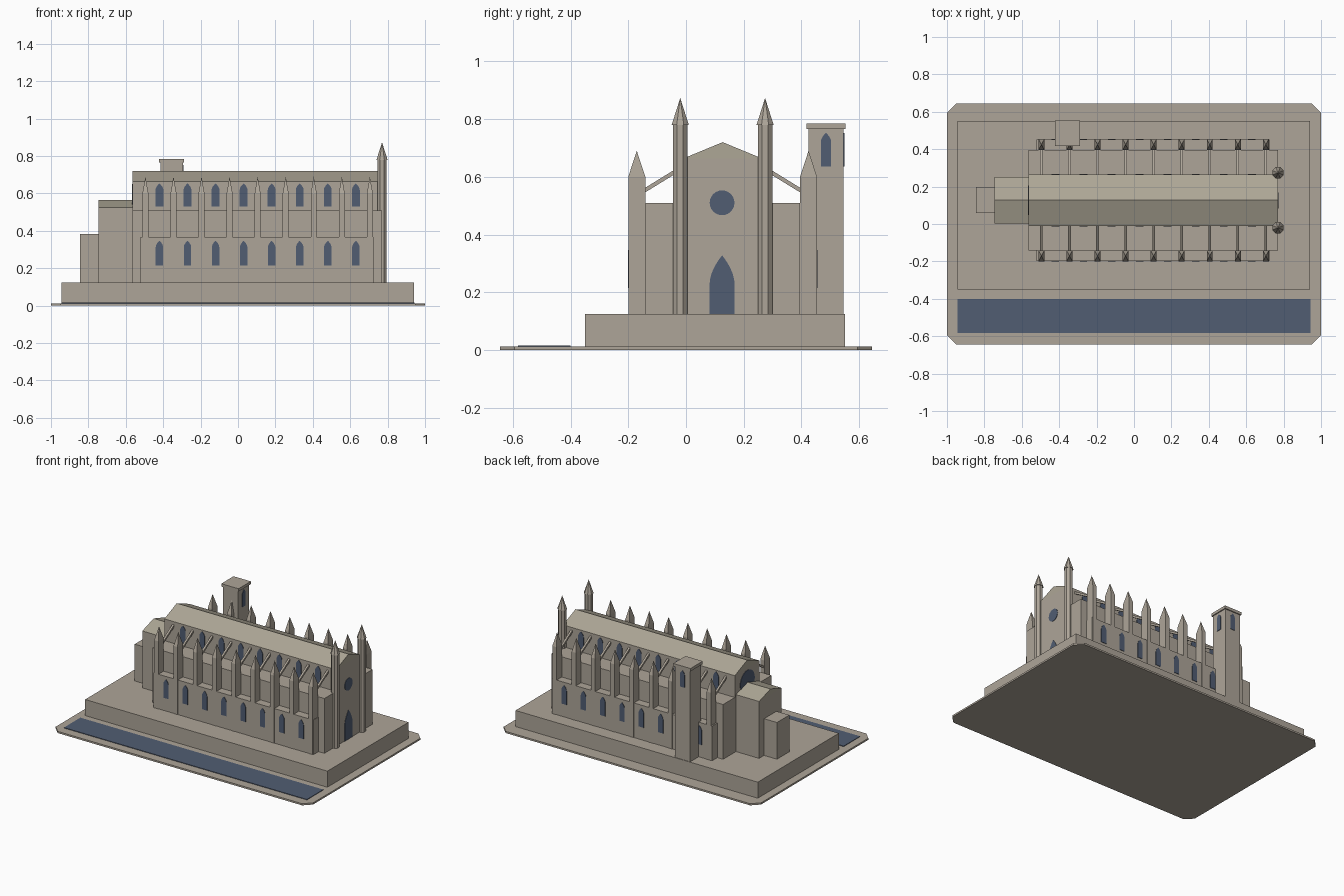
import bpy, bmesh, math
from mathutils import Vector

if "Cube" in bpy.data.objects:
    bpy.data.objects.remove(bpy.data.objects["Cube"])

YC = 0.127            # centre line of the church
FLOOR = 0.125         # top of the plinth


def material(name, rgb):
    m = bpy.data.materials.new(name)
    m.diffuse_color = (*rgb, 1)
    m.use_nodes = True
    m.node_tree.nodes["Principled BSDF"].inputs["Base Color"].default_value = m.diffuse_color
    return m


STONE = material("warm stone", (0.42, 0.375, 0.315))
ROOF = material("roof stone", (0.42, 0.385, 0.305))
BLUE = material("slate blue", (0.082, 0.11, 0.17))


def finish(name, bm, mat):
    bmesh.ops.recalc_face_normals(bm, faces=bm.faces)
    me = bpy.data.meshes.new(name)
    bm.to_mesh(me)
    bm.free()
    me.materials.append(mat)
    ob = bpy.data.objects.new(name, me)
    bpy.context.collection.objects.link(ob)
    return ob


def prism(name, pts, axis, a, b, mat):
    """Extrude a 2D profile along an axis from a to b."""
    place = {"x": lambda u, v, w: (w, u, v),
             "y": lambda u, v, w: (u, w, v),
             "z": lambda u, v, w: (u, v, w)}[axis]
    bm = bmesh.new()
    f = bm.faces.new([bm.verts.new(place(u, v, a)) for u, v in pts])
    shift = Vector(place(0, 0, b)) - Vector(place(0, 0, a))
    r = bmesh.ops.extrude_face_region(bm, geom=[f], use_keep_orig=True)
    bmesh.ops.translate(bm, vec=shift,
                        verts=[g for g in r["geom"] if isinstance(g, bmesh.types.BMVert)])
    return finish(name, bm, mat)


def box(name, x0, x1, y0, y1, z0, z1, mat=STONE):
    return prism(name, [(x0, y0), (x1, y0), (x1, y1), (x0, y1)], "z", z0, z1, mat)


def spire(name, pts, z0, z1):
    """Pyramid over a flat outline."""
    bm = bmesh.new()
    base = [bm.verts.new((x, y, z0)) for x, y in pts]
    n = len(pts)
    tip = bm.verts.new((sum(p[0] for p in pts) / n, sum(p[1] for p in pts) / n, z1))
    bm.faces.new(base)
    for i in range(n):
        bm.faces.new((base[i], base[(i + 1) % n], tip))
    return finish(name, bm, STONE)


def arch(c, hw, z0, spring, top, power=2.0, n=6):
    """Pointed arch outline."""
    side = [(hw * (1 - (i / n) ** power), spring + (top - spring) * i / n) for i in range(n)]
    return ([(c - hw, z0), (c + hw, z0)] + [(c + u, z) for u, z in side]
            + [(c, top)] + [(c - u, z) for u, z in reversed(side)])


def ring(cx, cy, r, n, turn=0.0):
    return [(cx + r * math.cos(turn + 2 * math.pi * i / n),
             cy + r * math.sin(turn + 2 * math.pi * i / n)) for i in range(n)]


def gable(hw, eave, ridge):
    return [(YC - hw, eave), (YC + hw, eave), (YC, ridge)]


# ground slab with cut corners, pool and plinth
c, X, Y = 0.05, 1.0, 0.645
prism("ground_slab", [(-X + c, -Y), (X - c, -Y), (X, -Y + c), (X, Y - c),
                      (X - c, Y), (-X + c, Y), (-X, Y - c), (-X, -Y + c)],
      "z", 0, 0.012, STONE)
box("pool", -0.945, 0.943, -0.582, -0.4, 0.01, 0.016, BLUE)
box("plinth", -0.943, 0.94, -0.35, 0.55, 0.01, FLOOR)

# nave, aisles and roof
box("nave", -0.565, 0.77, YC - 0.138, YC + 0.138, FLOOR, 0.663)
prism("nave_roof", gable(0.138, 0.663, 0.72), "x", -0.565, 0.77, ROOF)
box("aisles", -0.565, 0.77, YC - 0.268, YC + 0.268, FLOOR, 0.51)
box("side_chapels", -0.52, 0.725, YC - 0.325, YC + 0.325, FLOOR, 0.368)

# rear choir and low end room
box("choir", -0.745, -0.565, YC - 0.125, YC + 0.125, FLOOR, 0.525)
prism("choir_roof", gable(0.125, 0.525, 0.565), "x", -0.745, -0.565, ROOF)
box("end_room", -0.845, -0.745, 0.06, 0.197, FLOOR, 0.383)

# both long sides: buttresses, pinnacles, flying arches, windows
for s, side in ((-1, "front"), (1, "back")):
    def y(d):
        return YC + s * d
    for i in range(9):
        x, h = -0.495 + 0.15 * i, 0.016
        foot = [(x - h, y(0.327)), (x + h, y(0.327)), (x + h, y(0.268)), (x - h, y(0.268))]
        prism(f"{side}_buttress_{i}", foot, "z", FLOOR, 0.6, STONE)
        spire(f"{side}_pinnacle_{i}", foot, 0.6, 0.69)
        prism(f"{side}_flying_arch_{i}",
              [(y(0.27), 0.545), (y(0.137), 0.627), (y(0.137), 0.643), (y(0.27), 0.561)],
              "x", x - 0.007, x + 0.007, STONE)
    for i in range(8):
        x = -0.42 + 0.15 * i
        prism(f"{side}_lower_window_{i}", arch(x, 0.02, 0.215, 0.31, 0.347),
              "y", y(0.32), y(0.328), BLUE)
        prism(f"{side}_upper_window_{i}", arch(x, 0.021, 0.53, 0.617, 0.653),
              "y", y(0.134), y(0.141), BLUE)
    # corner turrets of the entrance wall
    ty = y(0.147)
    prism(f"{side}_turret", ring(0.77, ty, 0.027, 8, math.pi / 8), "z", FLOOR, 0.78, STONE)
    spire(f"{side}_turret_spire", ring(0.77, ty, 0.032, 8, math.pi / 8), 0.78, 0.873)

# entrance door and round windows
prism("entrance_door", arch(YC - 0.002, 0.043, FLOOR, 0.23, 0.328, 1.8, 8), "x", 0.766, 0.773, BLUE)
prism("rose_window", ring(YC - 0.002, 0.51, 0.043, 24), "x", 0.766, 0.773, BLUE)
prism("rear_rose_window", ring(YC, 0.57, 0.08, 24), "x", -0.568, -0.561, BLUE)

# bell tower
box("bell_tower", -0.415, -0.295, 0.424, 0.546, FLOOR, 0.765)
box("bell_tower_cap", -0.422, -0.288, 0.417, 0.553, 0.765, 0.785)
prism("bell_window_side", arch(0.485, 0.018, 0.635, 0.72, 0.752), "x", -0.299, -0.292, BLUE)
prism("bell_window_back", arch(-0.355, 0.018, 0.635, 0.72, 0.752), "y", 0.542, 0.549, BLUE)
